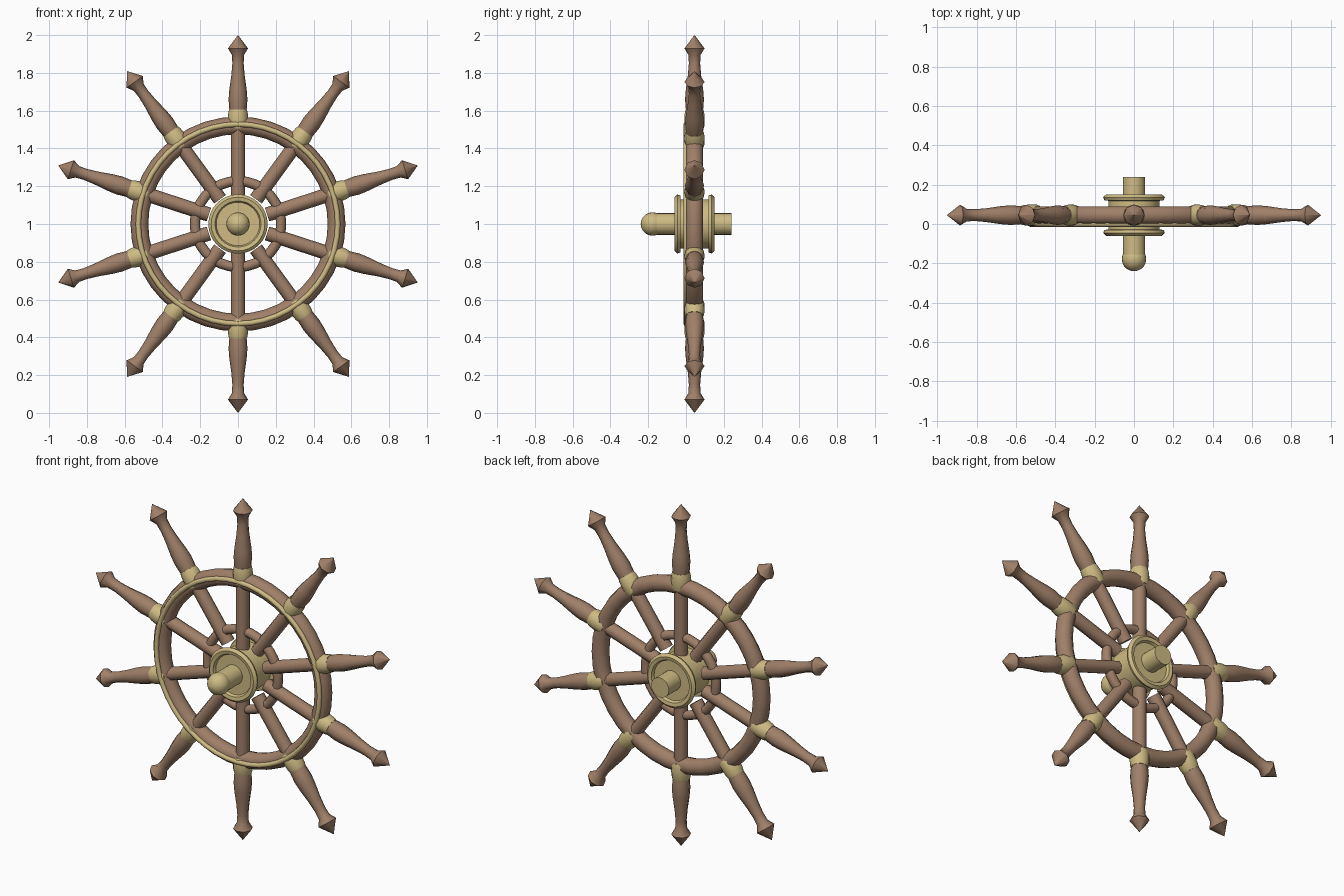
import bpy, math
from mathutils import Matrix, Vector

if "Cube" in bpy.data.objects:
    bpy.data.objects.remove(bpy.data.objects["Cube"])

def mat(name, col):
    m = bpy.data.materials.new(name)
    m.diffuse_color = (*col, 1)
    m.use_nodes = True
    m.node_tree.nodes["Principled BSDF"].inputs["Base Color"].default_value = m.diffuse_color
    return m

WOOD = mat("brown wood", (0.35, 0.215, 0.14))
BRASS = mat("pale brass", (0.62, 0.50, 0.23))
C = Vector((0, 0.045, 1.0))   # wheel centre

def finish(name, verts, faces, material, matrix, angle=35):
    me = bpy.data.meshes.new(name)
    me.from_pydata(verts, [], faces)
    me.materials.append(material)
    ob = bpy.data.objects.new(name, me)
    bpy.context.collection.objects.link(ob)
    ob.matrix_world = matrix
    me.shade_smooth()
    me.set_sharp_from_angle(angle=math.radians(angle))
    return ob

def lathe(name, profile, sides, material, matrix, angle=35):
    """Turn (height, radius) points about local z; ends are capped."""
    verts, faces = [], []
    for h, r in profile:
        for i in range(sides):
            a = 2 * math.pi * i / sides
            verts.append((r * math.cos(a), r * math.sin(a), h))
    for k in range(len(profile) - 1):
        for i in range(sides):
            j = (i + 1) % sides
            faces.append((k * sides + i, k * sides + j, (k + 1) * sides + j, (k + 1) * sides + i))
    n = len(verts)
    faces.append(tuple(reversed(range(sides))))
    faces.append(tuple(range(n - sides, n)))
    return finish(name, verts, faces, material, matrix, angle)

def ring(name, major, minor, y, material, segs=40, sides=10):
    """Torus facing the front."""
    verts, faces = [], []
    for s in range(segs):
        a = 2 * math.pi * s / segs
        for t in range(sides):
            b = 2 * math.pi * t / sides
            r = major + minor * math.cos(b)
            verts.append((r * math.sin(a), minor * math.sin(b), r * math.cos(a)))
            s2, t2 = (s + 1) % segs, (t + 1) % sides
            faces.append((s * sides + t, s * sides + t2, s2 * sides + t2, s2 * sides + t))
    return finish(name, verts, faces, material, Matrix.Translation((0, y, C.z)), 50)

# Rims
ring("outer_rim", 0.522, 0.047, C.y, WOOD)
ring("rim_trim", 0.528, 0.014, 0.0, BRASS, 48, 8)
ring("inner_rim", 0.228, 0.027, C.y, WOOD, 30, 8)

# Spokes with turned handles, pointed tips and brass collars
handle = [(0.55, 0.042), (0.62, 0.047), (0.66, 0.05), (0.71, 0.046), (0.79, 0.035),
          (0.85, 0.030), (0.895, 0.032), (0.93, 0.053), (1.0, 0.0005)]
collar = [(0.505, 0.048), (0.52, 0.053), (0.56, 0.054), (0.59, 0.051), (0.605, 0.047)]
for i in range(10):
    m = Matrix.Translation(C) @ Matrix.Rotation(2 * math.pi * i / 10, 4, 'Y')
    start = 0.1 if i % 5 == 0 else 0.162
    lathe(f"spoke_{i}", [(start, 0.038), (0.56, 0.038)], 8, WOOD, m, 50)
    lathe(f"handle_{i}", handle, 8, WOOD, m, 50)
    lathe(f"collar_{i}", collar, 12, BRASS, m)

# Hub: core with a flange and recessed plate at each end (turned about y)
axis = Matrix.Translation((0, 0, C.z)) @ Matrix.Rotation(-math.pi / 2, 4, 'X')
hub = [(-0.040, 0.115), (-0.056, 0.122), (-0.060, 0.142), (-0.046, 0.157), (-0.030, 0.150),
       (-0.028, 0.130), (0.118, 0.130), (0.120, 0.150), (0.136, 0.157),
       (0.150, 0.142), (0.146, 0.122), (0.130, 0.115)]
lathe("hub", hub, 32, BRASS, axis)

# Axle and its front ball
lathe("axle", [(-0.17, 0.057), (0.24, 0.057)], 24, BRASS, axis)
ball = [(-0.178 - 0.062 * math.cos(math.pi * k / 10), max(0.062 * math.sin(math.pi * k / 10), 0.0005))
        for k in range(11)]
lathe("axle_ball", ball, 20, BRASS, axis)
